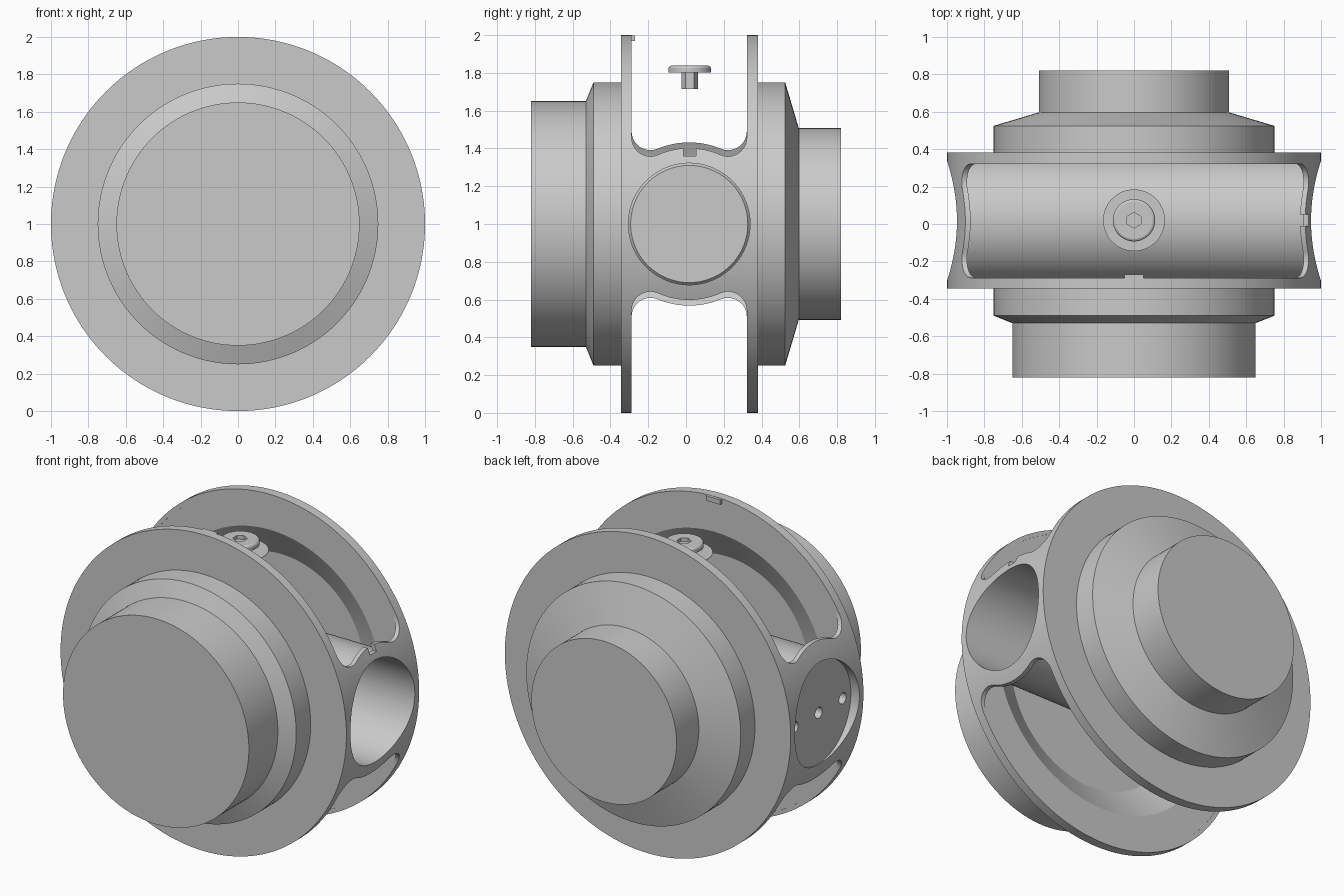
import bpy, bmesh
from math import sin, cos, pi, sqrt, atan2, radians
from mathutils import Matrix, Vector

if "Cube" in bpy.data.objects:
    bpy.data.objects.remove(bpy.data.objects["Cube"])

steel = bpy.data.materials.new("plain_grey")
GREY = (0.59, 0.59, 0.59, 1)
steel.diffuse_color = GREY
steel.use_nodes = True
for node in steel.node_tree.nodes:
    if node.type == "BSDF_PRINCIPLED":
        node.inputs["Base Color"].default_value = GREY

ALONG_X = Matrix.Rotation(pi / 2, 4, "Y")
ALONG_Y = Matrix.Rotation(-pi / 2, 4, "X")
ALONG_Z = Matrix.Identity(4)
MID_Y = 0.017          # centre line of the cross bore
WALL = 0.305           # half gap between the two flanges


def loft(name, rings):
    """Skin a list of equal closed rings and cap both ends."""
    bm = bmesh.new()
    loops = [[bm.verts.new(p) for p in ring] for ring in rings]
    n = len(loops[0])
    for a, b in zip(loops, loops[1:]):
        for i in range(n):
            j = (i + 1) % n
            bm.faces.new((a[i], a[j], b[j], b[i]))
    bm.faces.new(loops[0])
    bm.faces.new(loops[-1])
    bmesh.ops.recalc_face_normals(bm, faces=bm.faces)
    mesh = bpy.data.meshes.new(name)
    bm.to_mesh(mesh)
    bm.free()
    mesh.materials.append(steel)
    ob = bpy.data.objects.new(name, mesh)
    bpy.context.collection.objects.link(ob)
    return ob


def lathe(name, profile, axis, centre, sides=128):
    """Turn (radius, position) pairs around an axis through centre."""
    move = Matrix.Translation(centre) @ axis
    return loft(name, [[move @ Vector((r * cos(2 * pi * i / sides),
                                       r * sin(2 * pi * i / sides), h))
                        for i in range(sides)] for r, h in profile])


def rod(name, r, lo, hi, axis, centre, sides=128):
    return lathe(name, [(r, lo), (r, hi)], axis, centre, sides)


def box(name, x, y, z):
    return loft(name, [[(x[0], y[0], h), (x[1], y[0], h),
                        (x[1], y[1], h), (x[0], y[1], h)] for h in z])


def cut(ob, cutter):
    mod = ob.modifiers.new("cut", "BOOLEAN")
    mod.operation, mod.solver, mod.object = "DIFFERENCE", "EXACT", cutter
    bpy.context.view_layer.objects.active = ob
    bpy.ops.object.modifier_apply(modifier=mod.name)
    bpy.data.objects.remove(cutter)


def smooth(ob):
    bpy.ops.object.select_all(action="DESELECT")
    ob.select_set(True)
    bpy.context.view_layer.objects.active = ob
    bpy.ops.object.shade_smooth_by_angle(angle=radians(20))


def pocket_section(x, arch_r, side):
    """Channel between the flanges: straight walls, fillets, arched floor."""
    fillet = 0.1
    off = WALL - fillet
    height = sqrt((arch_r + fillet) ** 2 - off ** 2)
    end = atan2(-height, off) + 2 * pi
    half = [(-WALL, 1.3)]
    for i in range(13):
        a = pi + (end - pi) * i / 12
        half.append((-off + fillet * cos(a), height + fillet * sin(a)))
    lean = atan2(off, height)
    arch = [(arch_r * sin(lean * t / 8), arch_r * cos(lean * t / 8)) for t in range(-7, 8)]
    path = half + arch + [(-y, z) for y, z in reversed(half)]
    return [(x, MID_Y + y, 1 + side * z) for y, z in path]


# Turned body: front boss, flanges and rear boss
body = lathe("housing_body", [(0.65, -0.82), (0.65, -0.53), (0.75, -0.49), (0.75, -0.345),
                              (1.0, -0.345), (1.0, 0.382), (0.75, 0.382), (0.75, 0.525),
                              (0.508, 0.597), (0.508, 0.82)], ALONG_Y, (0, 0, 1), 160)

# Channels above and below the cross tube, with a lower lip at the open end
for side in (1, -1):
    stations = [(-1.1, 0.432), (-0.5, 0.432), (0.5, 0.402), (1.1, 0.402)]
    cut(body, loft("channel_cutter", [pocket_section(x, r, side) for x, r in stations]))

# Hollow inside the rim, sunk into both flanges, leaving the cross tube standing
front, back = MID_Y - WALL - 0.002, MID_Y + WALL + 0.002
cavity = lathe("cavity_cutter", [(0.58, front - 0.11), (0.775, front), (0.975, front),
                                 (0.975, back), (0.775, back), (0.58, back + 0.11)],
               ALONG_Y, (0, 0, 1))
cut(cavity, rod("tube_keeper", 0.35, -1.2, 1.2, ALONG_X, (0, MID_Y, 1)))
cut(body, cavity)

# Cross bore and locating notch
cut(body, rod("bore_cutter", 0.322, -1.2, 1.2, ALONG_X, (0, MID_Y, 1)))
cut(body, box("notch_cutter", (0.88, 1.05), (-0.012, 0.052), (1.36, 1.5)))
smooth(body)

# Bore plug with three blind holes
plug = lathe("bore_plug", [(0.323, -0.94), (0.323, -0.875), (0.31, -0.86)],
             ALONG_X, (0, MID_Y, 1))
for shift in (-0.24, 0, 0.24):
    cut(plug, rod("hole_cutter", 0.035, -1, -0.89, ALONG_X, (0, MID_Y + shift, 1), 24))
smooth(plug)

# Small tab on the front flange
box("flange_tab", (-0.05, 0.05), (-0.31, -0.27), (1.968, 1.998))

# Loose screw above the tube, with hexagonal socket, shank and thin washer
spot = (0, 0.02, 0)
head = lathe("screw_head", [(0.113, 1.803), (0.113, 1.826), (0.108, 1.834), (0.1, 1.838)],
             ALONG_Z, spot, 64)
turn = Matrix.Rotation(pi / 2, 4, "Z")
cut(head, rod("socket_cutter", 0.042, 1.815, 1.9, turn, spot, 6))
smooth(head)
rod("screw_shank", 0.044, 1.716, 1.806, turn, spot, 6)
washer = rod("washer", 0.165, 1.764, 1.766, ALONG_Z, spot, 64)
cut(washer, rod("washer_hole", 0.06, 1.7, 1.8, ALONG_Z, spot, 64))
smooth(washer)
